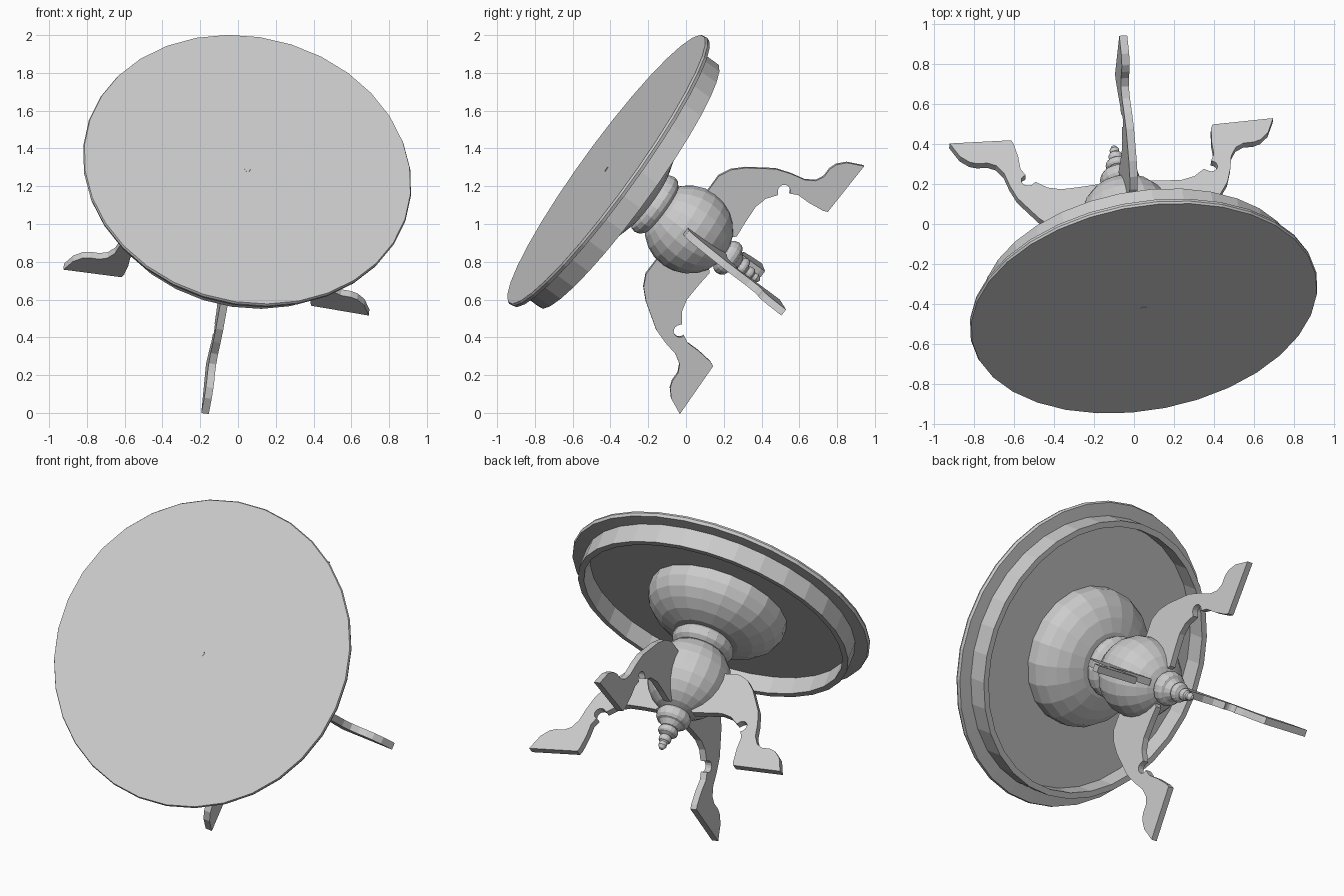
import bpy, bmesh, math
from mathutils import Matrix, Vector

if "Cube" in bpy.data.objects:
    bpy.data.objects.remove(bpy.data.objects["Cube"])

grey = bpy.data.materials.new("plain grey")
grey.use_nodes = True
grey.diffuse_color = (0.6, 0.6, 0.6, 1)
grey.node_tree.nodes["Principled BSDF"].inputs["Base Color"].default_value = (0.6, 0.6, 0.6, 1)

# The table lies tipped over: local z is the pedestal axis, origin at the top's centre
up = Vector((0.15, -0.80, 0.581)).normalized()
side = Vector((0.074, 0.59, 0.80))
side = (side - up * side.dot(up)).normalized()
tilt = Matrix((side, up.cross(side), up)).transposed().to_4x4()
tilt = Matrix.Translation((0.05, -0.422, 1.289)) @ tilt


def finish(bm, name, spin=0.0):
    bmesh.ops.remove_doubles(bm, verts=bm.verts, dist=1e-5)
    bmesh.ops.recalc_face_normals(bm, faces=bm.faces)
    mesh = bpy.data.meshes.new(name)
    bm.to_mesh(mesh)
    bm.free()
    mesh.materials.append(grey)
    obj = bpy.data.objects.new(name, mesh)
    obj.matrix_world = tilt @ Matrix.Rotation(spin, 4, "Z")
    bpy.context.collection.objects.link(obj)
    return obj


def lathe(name, profile, sides):
    """Turn (radius, depth below the top) points around the axis."""
    bm = bmesh.new()
    verts = [bm.verts.new((r, 0, -d)) for r, d in profile]
    edges = [bm.edges.new(pair) for pair in zip(verts, verts[1:])]
    bmesh.ops.spin(bm, geom=verts + edges, axis=(0, 0, 1), cent=(0, 0, 0),
                   angle=math.tau, steps=sides, use_merge=True)
    return finish(bm, name)


def bead(radius, depth, half_height, steps=6):
    """Rounded ring profile, used for the turned beads."""
    return [(radius * (0.7 + 0.3 * math.sin(math.pi * i / steps)),
             depth - half_height * math.cos(math.pi * i / steps))
            for i in range(steps + 1)]


# Round top with thin lip, and apron ring hollow underneath
lathe("table_top", [(0, 0), (0.875, 0), (0.88, 0.012), (0.875, 0.03), (0.80, 0.035),
                    (0.80, 0.15), (0.765, 0.15), (0.765, 0.045), (0, 0.045)], 32)
lathe("centre_pin", [(0, -0.002), (0.015, -0.002), (0.015, 0.01), (0, 0.01)], 16)

# Turned pedestal
lathe("support_bowl", [(0, 0.04), (0.40, 0.04), (0.40, 0.11), (0.375, 0.165),
                       (0.33, 0.21), (0.27, 0.248), (0.19, 0.275), (0, 0.28)], 20)
lathe("neck_ring", [(0, 0.27)] + bead(0.18, 0.32, 0.05) + [(0, 0.37)], 20)
ball = [(0.235 * math.sin(math.pi * i / 12), 0.547 - 0.235 * math.cos(math.pi * i / 12))
        for i in range(13)]
lathe("pedestal_ball", ball, 20)
lathe("finial", [(0, 0.75)] + bead(0.10, 0.805, 0.04) + [(0.05, 0.87)]
      + bead(0.058, 0.895, 0.022) + bead(0.036, 0.945, 0.02)
      + [(0.022, 0.97), (0.024, 0.99), (0.012, 1.01), (0, 1.015)], 16)

# Scrolled flat legs: outline as (depth, radius), with a round notch behind the knee
outer = [(0.50, 0.08), (0.503, 0.233), (0.502, 0.324), (0.534, 0.388), (0.591, 0.443),
         (0.725, 0.532), (0.806, 0.559), (0.885, 0.576), (0.935, 0.607), (0.956, 0.649),
         (0.957, 0.70), (0.97, 0.738), (1.01, 0.781), (1.095, 0.82)]
foot = [(1.085, 0.51), (1.06, 0.50), (0.975, 0.49), (0.903, 0.49), (0.869, 0.473)]
notch = [(0.83 + 0.033 * math.cos(a), 0.464 + 0.033 * math.sin(a))
         for a in (math.radians(10 + 25 * i) for i in range(9))]
inner = [(0.817, 0.427), (0.776, 0.372), (0.759, 0.306), (0.764, 0.209),
         (0.772, 0.12), (0.70, 0.05)]
half = 0.02
for n in range(4):
    bm = bmesh.new()
    face = bm.faces.new([bm.verts.new((r, -half, -d))
                         for d, r in outer + foot + notch + inner])
    grown = bmesh.ops.extrude_face_region(bm, geom=[face], use_keep_orig=True)["geom"]
    bmesh.ops.translate(bm, vec=(0, 2 * half, 0),
                        verts=[v for v in grown if isinstance(v, bmesh.types.BMVert)])
    finish(bm, f"leg_{n + 1}", n * math.pi / 2)
